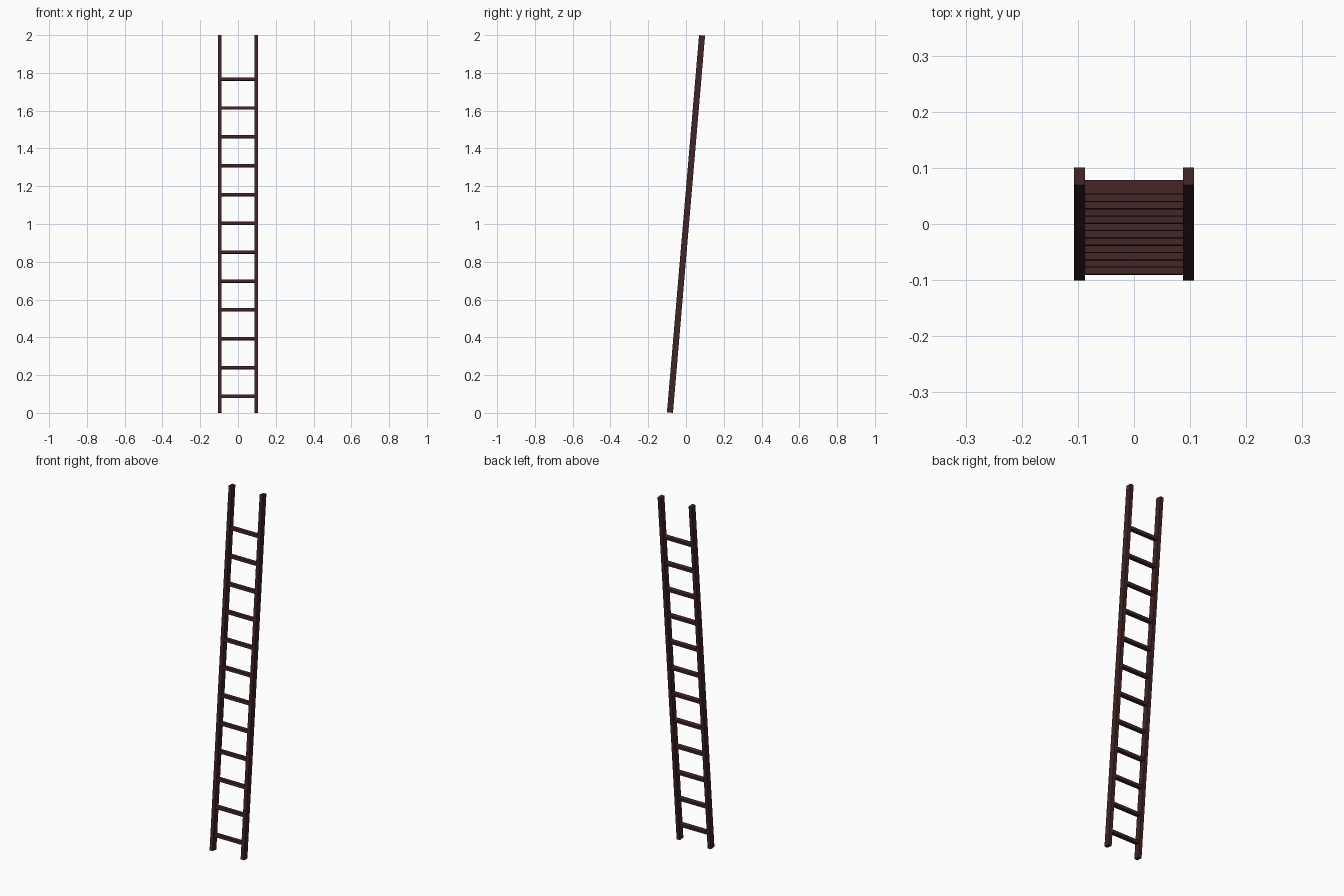
import bpy, math
from mathutils import Matrix, Vector

if "Cube" in bpy.data.objects:
    bpy.data.objects.remove(bpy.data.objects["Cube"])

# One dark brown wood colour
wood = bpy.data.materials.new("dark brown wood")
wood.diffuse_color = (0.053, 0.018, 0.019, 1)
wood.use_nodes = True
wood.node_tree.nodes["Principled BSDF"].inputs["Base Color"].default_value = wood.diffuse_color

LEAN = math.atan2(0.17, 1.997)      # ladder leans back as it rises
DEPTH = 0.032
LENGTH = (2 - DEPTH * math.sin(LEAN)) / math.cos(LEAN)
ROT = Matrix.Rotation(-LEAN, 4, 'X')
CENTRE = Vector((0, 0, 1))


def box(name, size, x, along):
    """Box on the leaning ladder axis, at distance `along` from its middle."""
    bpy.ops.mesh.primitive_cube_add(size=1)
    ob = bpy.context.object
    ob.name = name
    ob.data.transform(Matrix.Diagonal((*size, 1)))
    ob.matrix_world = Matrix.Translation(CENTRE) @ ROT @ Matrix.Translation((x, 0, along))
    ob.data.materials.append(wood)
    return ob


# Side rails
for side, x in (("left", -0.097), ("right", 0.097)):
    box(side + "_rail", (0.02, DEPTH, LENGTH), x, 0)

# Twelve evenly spaced rungs, ends meeting the rails
for i in range(12):
    z = 0.087 + i * 0.1527
    box(f"rung_{i + 1}", (0.176, 0.025, 0.016), 0, (z - 1) / math.cos(LEAN))
